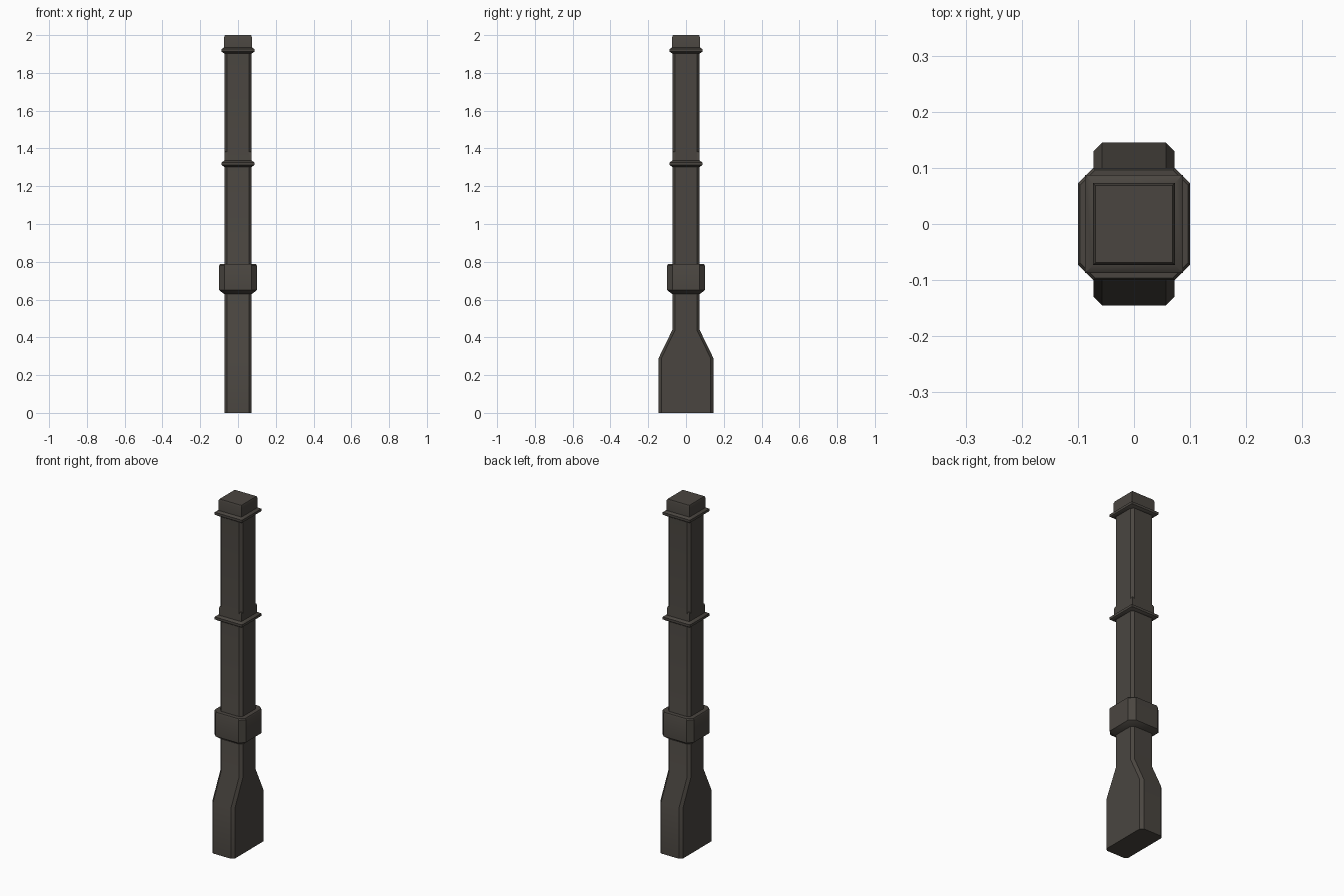
import bpy, bmesh, math

if "Cube" in bpy.data.objects:
    bpy.data.objects.remove(bpy.data.objects["Cube"])

mat = bpy.data.materials.new("dark_brown_grey")
mat.diffuse_color = (0.068, 0.060, 0.051, 1)
mat.use_nodes = True
mat.node_tree.nodes["Principled BSDF"].inputs["Base Color"].default_value = mat.diffuse_color


def loft(name, sections):
    """Stack of rectangles with cut corners: (z, half_x, half_y, corner_cut)."""
    bm = bmesh.new()
    rings = []
    for z, x, y, c in sections:
        if c:
            pts = [(x, -y + c), (x, y - c), (x - c, y), (-x + c, y),
                   (-x, y - c), (-x, -y + c), (-x + c, -y), (x - c, -y)]
        else:
            pts = [(x, -y), (x, y), (-x, y), (-x, -y)]
        rings.append([bm.verts.new((px, py, z)) for px, py in pts])
    n = len(rings[0])
    for a, b in zip(rings, rings[1:]):
        for i in range(n):
            j = (i + 1) % n
            bm.faces.new((a[i], a[j], b[j], b[i]))
    bm.faces.new(rings[0][::-1])
    bm.faces.new(rings[-1])
    bmesh.ops.recalc_face_normals(bm, faces=bm.faces)
    me = bpy.data.meshes.new(name)
    bm.to_mesh(me)
    bm.free()
    me.materials.append(mat)
    ob = bpy.data.objects.new(name, me)
    bpy.context.collection.objects.link(ob)
    bpy.context.view_layer.objects.active = ob
    ob.select_set(True)
    bpy.ops.object.shade_smooth_by_angle(angle=math.radians(35))
    ob.select_set(False)
    return ob


# wide foot tapering into the long chamfered post
loft("post", [(0, 0.072, 0.145, 0.015), (0.29, 0.072, 0.145, 0.015),
              (0.44, 0.072, 0.072, 0.015), (1.95, 0.072, 0.072, 0.015)])

# thick collar with a tapered underside
loft("collar", [(0.63, 0.074, 0.074, 0.018), (0.65, 0.1, 0.1, 0.028),
                (0.78, 0.1, 0.1, 0.028), (0.787, 0.096, 0.096, 0.027)])

# square sleeves with a thin flange: one midway, one as the cap
for label, z in (("middle", 1.32), ("top", 1.92)):
    loft(label + "_flange", [(z - 0.017, 0.074, 0.074, 0), (z - 0.008, 0.087, 0.087, 0),
                             (z + 0.006, 0.087, 0.087, 0), (z + 0.015, 0.074, 0.074, 0)])
    top = 2.0 if label == "top" else 1.385
    half = 0.073 if label == "top" else 0.0715
    loft(label + "_sleeve", [(z, half, half, 0), (top - 0.01, half, half, 0),
                             (top, half - 0.004, half - 0.004, 0)])
